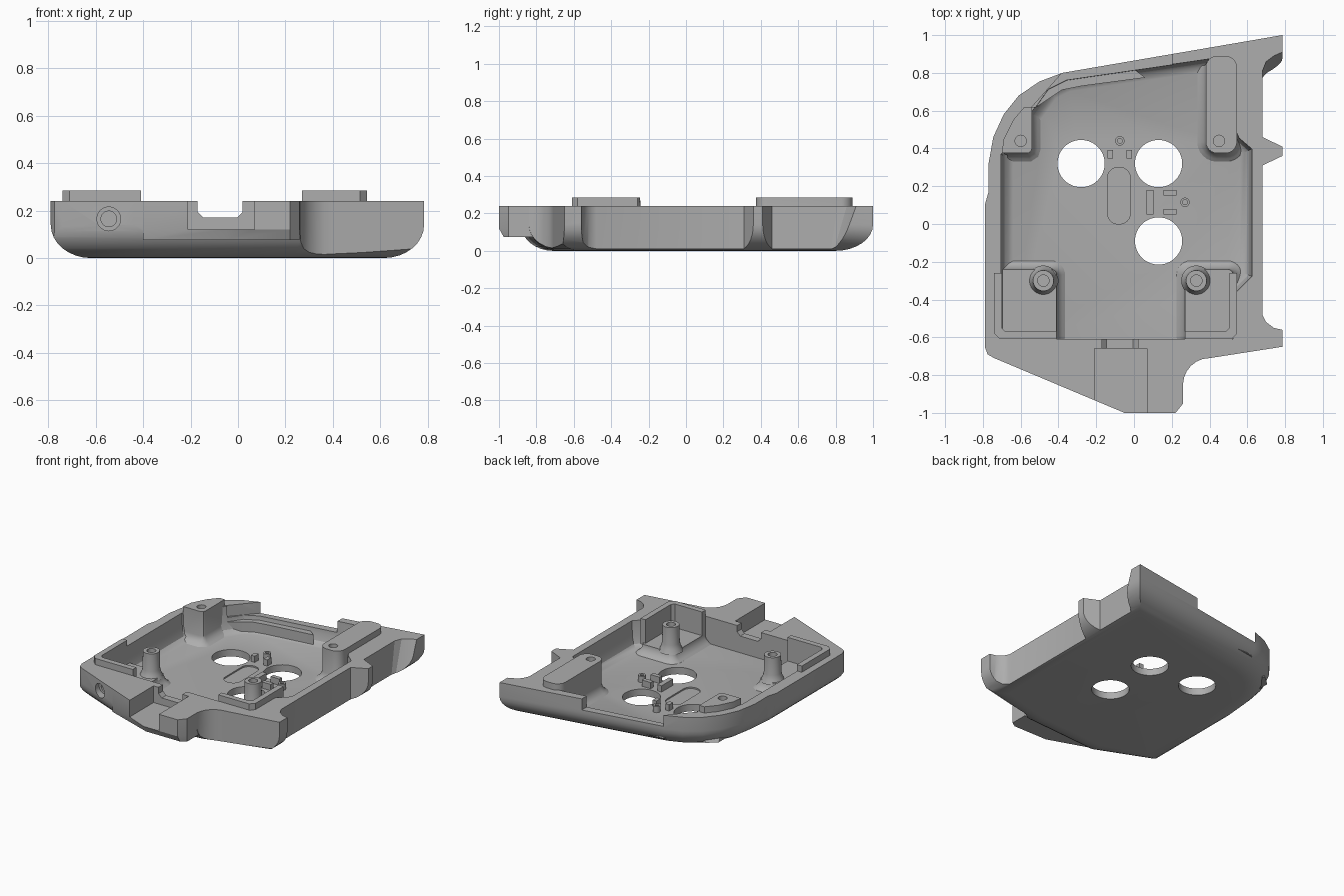
import bpy, bmesh, math
from mathutils import Vector

cube = bpy.data.objects.get("Cube")
if cube:
    bpy.data.objects.remove(cube)

grey = bpy.data.materials.new("plain grey")
grey.use_nodes = True
tone = (0.42, 0.42, 0.42, 1)
grey.diffuse_color = tone
shader = next(n for n in grey.node_tree.nodes if n.type == 'BSDF_PRINCIPLED')
shader.inputs["Base Color"].default_value = tone
shader.inputs["Roughness"].default_value = 0.6


# ---- helpers ----
def loft(name, layers):
    """Closed solid through (z, outline) layers with equal point counts."""
    bm = bmesh.new()
    rings = [[bm.verts.new((x, y, z)) for x, y in pts] for z, pts in layers]
    n = len(rings[0])
    for a, b in zip(rings, rings[1:]):
        for i in range(n):
            j = (i + 1) % n
            bm.faces.new((a[i], a[j], b[j], b[i]))
    bm.faces.new(rings[0][::-1])
    bm.faces.new(rings[-1])
    bmesh.ops.recalc_face_normals(bm, faces=bm.faces)
    mesh = bpy.data.meshes.new(name)
    bm.to_mesh(mesh)
    bm.free()
    mesh.materials.append(grey)
    ob = bpy.data.objects.new(name, mesh)
    bpy.context.collection.objects.link(ob)
    return ob


def prism(name, pts, z0, z1):
    return loft(name, [(z0, pts), (z1, pts)])


def rect(x0, x1, y0, y1):
    return [(x0, y0), (x1, y0), (x1, y1), (x0, y1)]


def circle(x, y, r, n=40):
    return [(x + r * math.cos(math.tau * i / n), y + r * math.sin(math.tau * i / n)) for i in range(n)]


def rounded(x0, x1, y0, y1, r, n=6):
    pts = []
    for k, (cx, cy) in enumerate(rect(x0 + r, x1 - r, y0 + r, y1 - r)):
        for i in range(n + 1):
            a = math.pi * (k + 2 + i / n) / 2
            pts.append((cx + r * math.cos(a), cy + r * math.sin(a)))
    return pts


def inset(pts, d):
    """Move every edge of a counter-clockwise outline inward by d."""
    out = []
    for i, p in enumerate(pts):
        p = Vector(p)
        e0 = (p - Vector(pts[i - 1])).normalized()
        e1 = (Vector(pts[(i + 1) % len(pts)]) - p).normalized()
        n0, n1 = Vector((-e0.y, e0.x)), Vector((-e1.y, e1.x))
        out.append(tuple(p + (n0 + n1) * d / (1 + n0.dot(n1))))
    return out


def combine(ob, other, operation='DIFFERENCE'):
    mod = ob.modifiers.new("combine", 'BOOLEAN')
    mod.operation, mod.solver, mod.object = operation, 'EXACT', other
    bpy.context.view_layer.objects.active = ob
    bpy.ops.object.modifier_apply(modifier=mod.name)
    bpy.data.objects.remove(other)


def flared(name, pts, top, limits):
    """Upright block with a fillet-like foot kept inside the tray."""
    x0, x1, y0, y1 = limits
    layers = []
    for z, d in ((0.04, 0.06), (0.06, 0.03), (0.08, 0.01), (0.11, 0)):
        foot = inset(pts, -d)
        if d:
            foot = [(min(max(x, x0), x1), min(max(y, y0), y1)) for x, y in foot]
        layers.append((z, foot))
    return loft(name, layers + [(top, pts)])


FLOOR, RIM, TOP = 0.05, 0.24, 0.285

# ---- outer shell: plan outline trimmed by a round-bottomed hull ----
back_arc = [(-0.38, 0.80), (-0.50, 0.755), (-0.61, 0.68), (-0.69, 0.58), (-0.745, 0.46), (-0.77, 0.32)]
hull = [(0.785, -0.70), (0.785, 1.0)] + back_arc + [(-0.79, 0.10), (-0.79, -0.69), (-0.33, -0.882), (0.26, -0.84)]
front = [(-0.77, 0.17), (-0.79, 0.10), (-0.79, -0.65), (-0.775, -0.69), (-0.74, -0.71), (-0.05, -1.0),
         (0.22, -1.0), (0.26, -0.95)]
scoop = [(0.40 - 0.14 * math.cos(a * math.pi / 12), -0.85 + 0.14 * math.sin(a * math.pi / 12)) for a in range(7)]
wing = [(0.785, -0.65), (0.785, -0.56), (0.74, -0.55), (0.70, -0.52), (0.68, -0.48), (0.68, 0.31),
        (0.785, 0.36), (0.785, 0.41), (0.68, 0.46)]
hook_top = [(0.68, 0.81), (0.70, 0.86), (0.74, 0.89), (0.785, 0.91)]
hook_low = [(0.68, 0.77), (0.70, 0.785), (0.74, 0.80), (0.785, 0.815)]
base = [(0.785, 1.0)] + back_arc + front + scoop + wing
shell = loft("tray_shell", [(-0.02, base + hook_low), (RIM, base + hook_top)])
bowl = [(0.14 * (1 - math.cos(a)), inset(hull, 0.17 * (1 - math.sin(a))))
        for a in (i * math.pi / 16 for i in range(9))]
combine(shell, loft("hull", bowl + [(0.3, hull)]), 'INTERSECT')

# raised front nose
nose = [(-0.40, -0.853), (-0.05, -1.0), (0.22, -1.0), (0.26, -0.95), (0.26, -0.70), (-0.40, -0.70)]
combine(shell, loft("nose", [(0.075, [(x, max(y, -0.975)) for x, y in nose]), (0.12, nose), (RIM, nose)]), 'UNION')

# ---- cavity and openings ----
cavity = [(-0.71, -0.61), (0.53, -0.61), (0.53, -0.38), (0.63, -0.28), (0.63, 0.40), (0.56, 0.46), (0.40, 0.88),
          (-0.36, 0.77), (-0.46, 0.72), (-0.53, 0.62), (-0.71, 0.37)]


def cavity_ring(d):
    return [(x, -0.61 if cy == -0.61 else y) for (x, y), (cx, cy) in zip(inset(cavity, d), cavity)]


combine(shell, loft("cavity", [(FLOOR, cavity_ring(0.07)), (0.06, cavity_ring(0.045)), (0.08, cavity_ring(0.025)),
                               (0.13, cavity_ring(0.01)), (0.4, cavity)]))
for x, y in ((-0.28, 0.32), (0.13, 0.32), (0.13, -0.09)):
    combine(shell, prism("round_opening", circle(x, y, 0.125, 64), -0.1, 0.2))
combine(shell, prism("low_back_wall", [(-0.54, 0.62), (0.20, 0.62), (0.20, 1.0), (-0.38, 1.0), (-0.38, 0.80)],
                     0.16, 0.4))
combine(shell, prism("connector_channel", rect(-0.21, 0.07, -1.1, -0.66), 0.12, 0.4))
combine(shell, loft("connector_notch", [(0.17, rect(-0.145, -0.005, -0.70, -0.55)),
                                        (0.195, rect(-0.17, 0.02, -0.70, -0.55)),
                                        (0.4, rect(-0.17, 0.02, -0.70, -0.55))]))
combine(shell, prism("floor_recess", rounded(-0.14, -0.02, 0.0, 0.30, 0.055), 0.04, 0.1))
# screw port in the slanted front wall
for r, depth in ((0.05, 0.30), (0.033, 0.42)):
    bpy.ops.mesh.primitive_cylinder_add(vertices=40, radius=r, depth=depth, location=(-0.545, depth / 2 - 1.03, 0.165),
                                        rotation=(math.pi / 2, 0, 0))
    port = bpy.context.object
    port.data.materials.append(grey)
    combine(shell, port)

# ---- corner ledges, lips and screw posts at the front ----
for side, x_out, x_in, x_post, s in (("right", -0.74, -0.41, -0.48, 1), ("left", 0.545, 0.27, 0.33, -1)):
    lo, hi = sorted((x_out + s * 0.02, x_in))
    flared(side + "_ledge", rounded(lo, hi, -0.62, -0.24, 0.03), 0.115, (-0.69, 0.60, -0.62, 0))
    lip = [(x_out, -0.26), (x_out, -0.58), (x_out + s * 0.03, -0.61), (x_in, -0.61), (x_in, -0.57),
           (x_out + s * 0.06, -0.57), (x_out + s * 0.04, -0.55), (x_out + s * 0.04, -0.26)]
    prism(side + "_lip", lip, 0.10, TOP)
    loft(side + "_screw_post", [(z, circle(x_post, -0.30, r)) for z, r in (
        (0.10, 0.08), (0.13, 0.066), (0.16, 0.058), (TOP, 0.055), (TOP, 0.03), (0.17, 0.03))])

# ---- screw bosses at the back ----
boss = [(-0.70, 0.375), (-0.56, 0.375), (-0.545, 0.385), (-0.54, 0.40), (-0.54, 0.62), (-0.58, 0.62),
        (-0.64, 0.55), (-0.69, 0.45)]
right_boss = flared("right_back_boss", boss, TOP, (-0.67, 0, 0, 0.64))
left_boss = flared("left_back_boss", rounded(0.38, 0.545, 0.375, 0.89, 0.06), TOP, (0, 0.60, 0, 0.84))
for ob, x in ((right_boss, -0.60), (left_boss, 0.45)):
    combine(ob, prism("screw_hole", circle(x, 0.44, 0.03), 0.18, 0.4))

# ---- small parts on the floor ----
prism("back_shelf", [(-0.53, 0.61), (-0.47, 0.65), (-0.38, 0.71), (-0.28, 0.73), (0.06, 0.775), (0.0, 0.82),
                     (-0.36, 0.78), (-0.47, 0.72)], 0.06, 0.13)
for x, y, w, d in ((-0.125, 0.37, 0.03, 0.045), (-0.025, 0.37, 0.03, 0.045), (0.085, 0.115, 0.035, 0.13),
                   (0.19, 0.165, 0.07, 0.03), (0.19, 0.065, 0.07, 0.03)):
    prism("floor_block", rect(x - w / 2, x + w / 2, y - d / 2, y + d / 2), 0.04, 0.095)
for x, y in ((-0.075, 0.44), (0.27, 0.115)):
    loft("floor_pin", [(z, circle(x, y, r, 20)) for z, r in (
        (0.04, 0.025), (0.095, 0.025), (0.095, 0.013), (0.06, 0.013))])

# ---- shading ----
bpy.ops.object.select_all(action='DESELECT')
for ob in bpy.context.collection.objects:
    if ob.type == 'MESH' and grey.name in ob.data.materials:
        ob.select_set(True)
        bpy.context.view_layer.objects.active = ob
bpy.ops.object.shade_smooth_by_angle(angle=math.radians(28))
